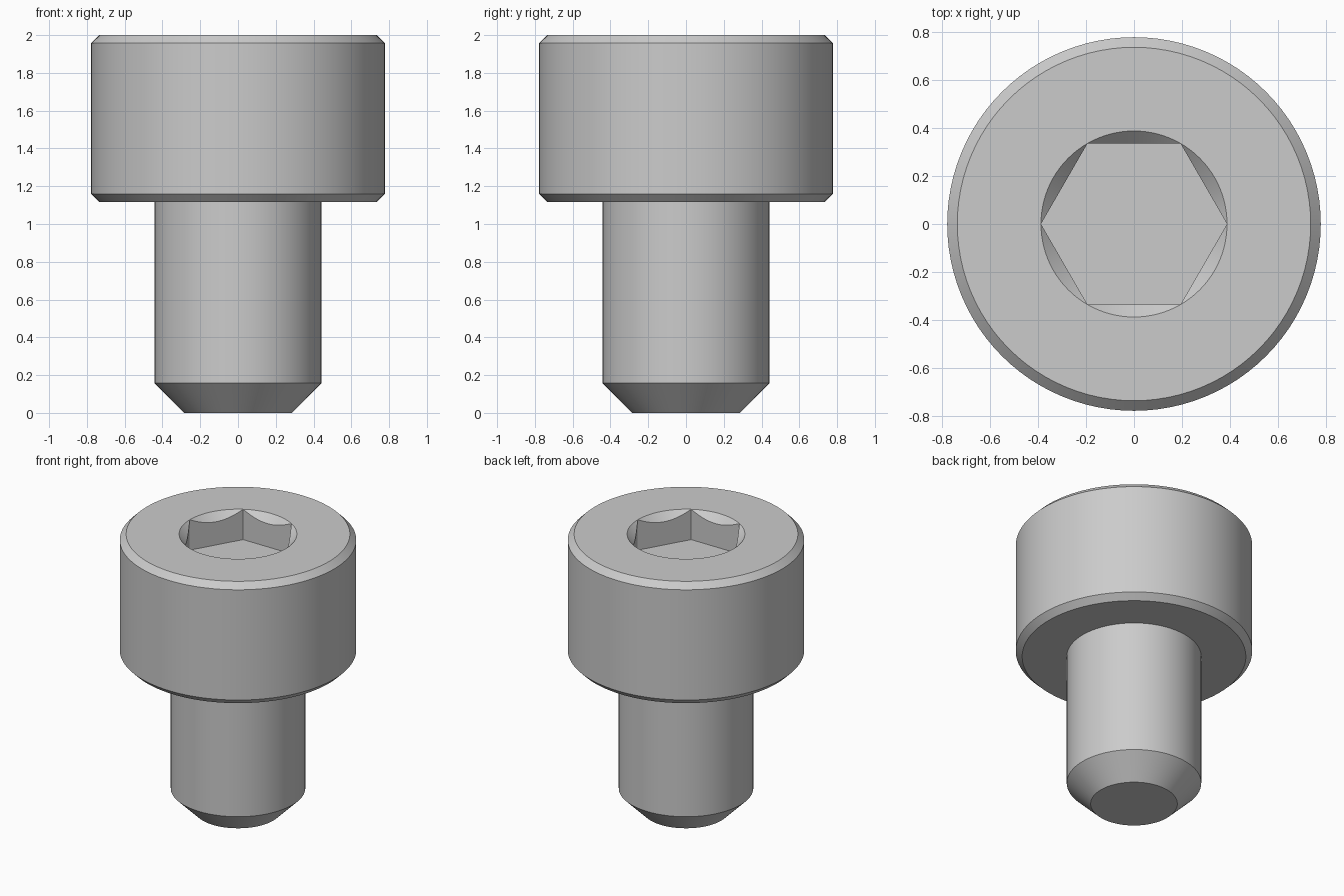
import bpy, bmesh, math

cube = bpy.data.objects.get("Cube")
if cube:
    bpy.data.objects.remove(cube, do_unlink=True)

SEGMENTS = 96          # divisible by six so the socket corners land on vertices
TOP = 2.0
SOCKET_R = 0.387       # corner radius of the hexagon
SOCKET_FLOOR = 1.78

steel = bpy.data.materials.new("steel_grey")
steel.use_nodes = True
steel.diffuse_color = (0.6, 0.6, 0.6, 1)
steel.node_tree.nodes["Principled BSDF"].inputs["Base Color"].default_value = (0.6, 0.6, 0.6, 1)


def hex_radius(index):
    """Distance from the axis to the hexagon wall at a segment."""
    per_side = SEGMENTS // 6
    angle = (index % per_side) * math.tau / SEGMENTS - math.pi / 6
    return SOCKET_R * math.cos(math.pi / 6) / math.cos(angle)


def circle(radius, z):
    return [(radius, z)] * SEGMENTS


# Rings from the shank tip up the outside and down into the socket
hexagon = [hex_radius(i) for i in range(SEGMENTS)]
outline = [
    (0.285, 0), (0.442, 0.157), (0.442, 1.117),               # shank and its tip chamfer
    (0.735, 1.117), (0.777, 1.159), (0.777, 1.958), (0.735, TOP),  # chamfered head
    (SOCKET_R, TOP),                                          # socket mouth
]
rings = [circle(r, z) for r, z in outline]
rings.append([(r, TOP - (SOCKET_R - r)) for r in hexagon])    # conical countersink
rings.append([(r, SOCKET_FLOOR) for r in hexagon])            # flat socket walls

bm = bmesh.new()
loops = []
for ring in rings:
    loop = []
    for i, (r, z) in enumerate(ring):
        a = i * math.tau / SEGMENTS
        loop.append(bm.verts.new((r * math.cos(a), r * math.sin(a), z)))
    loops.append(loop)

for low, high in zip(loops, loops[1:]):
    for i in range(SEGMENTS):
        j = (i + 1) % SEGMENTS
        bm.faces.new((low[i], low[j], high[j], high[i]))

# Tip end and socket floor
bm.faces.new(loops[0][::-1])
bm.faces.new(loops[-1])

# Merge the countersink into the hexagon corners
bmesh.ops.remove_doubles(bm, verts=bm.verts[:], dist=0.0001)
bmesh.ops.recalc_face_normals(bm, faces=bm.faces[:])

mesh = bpy.data.meshes.new("socket_head_screw")
bm.to_mesh(mesh)
bm.free()
mesh.materials.append(steel)
screw = bpy.data.objects.new("socket_head_screw", mesh)
bpy.context.collection.objects.link(screw)

bpy.ops.object.select_all(action="DESELECT")
screw.select_set(True)
bpy.context.view_layer.objects.active = screw
bpy.ops.object.shade_smooth_by_angle(angle=math.radians(25))
